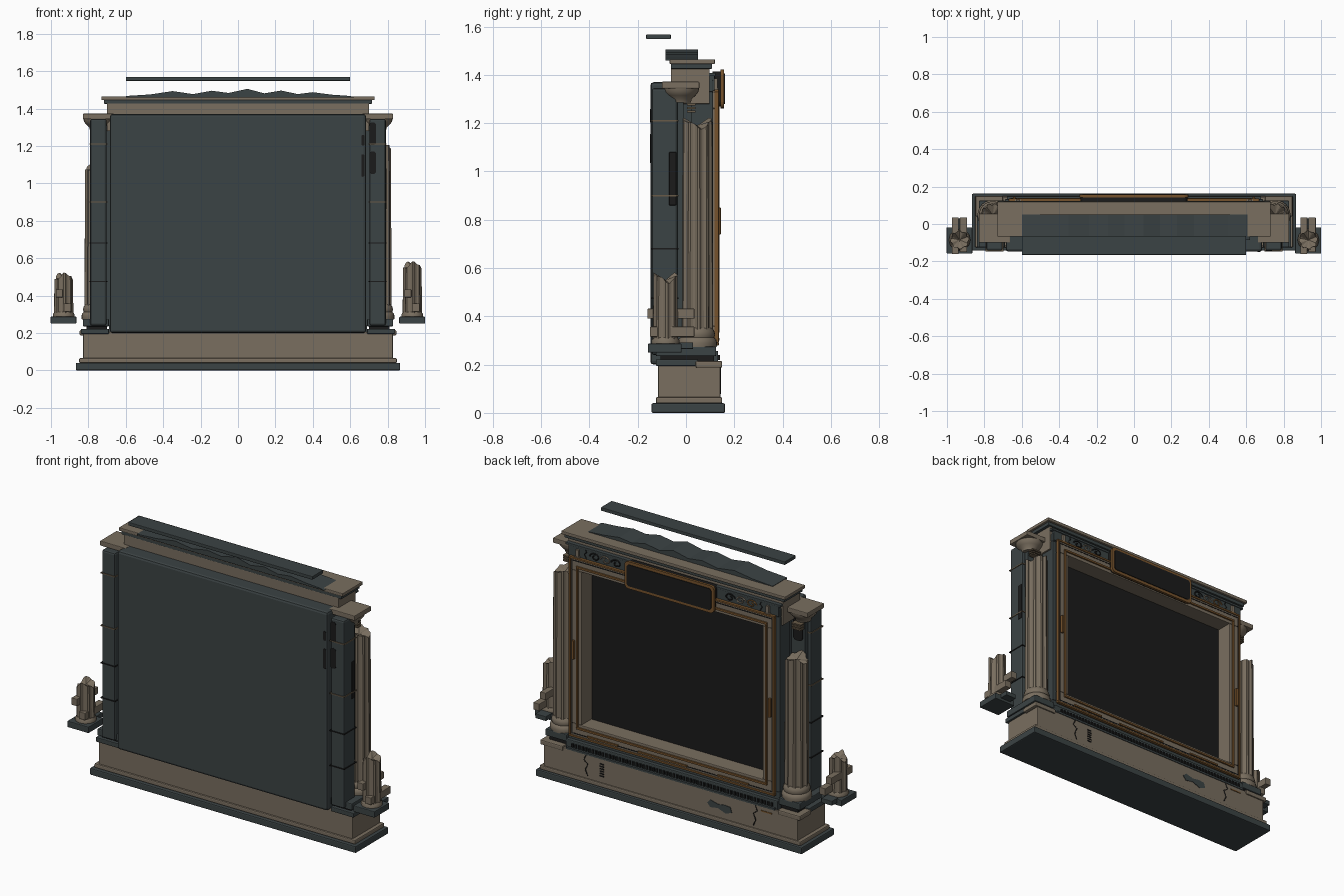
import bpy, bmesh, math
from mathutils import Vector

if "Cube" in bpy.data.objects:
    bpy.data.objects.remove(bpy.data.objects["Cube"])

def mat(name, r, g, b):
    m = bpy.data.materials.new(name)
    m.diffuse_color = (r, g, b, 1)
    m.use_nodes = True
    m.node_tree.nodes["Principled BSDF"].inputs["Base Color"].default_value = m.diffuse_color
    return m

STONE = mat("weathered_stone", 0.192, 0.157, 0.115)
SLATE = mat("dark_slate", 0.044, 0.056, 0.058)
COAL = mat("charcoal", 0.0105, 0.0105, 0.0105)
BRONZE = mat("aged_bronze", 0.18, 0.085, 0.025)
GREY = mat("dull_brass", 0.14, 0.105, 0.065)

def finish(name, bm, m, bevel=0.0, smooth=False):
    bmesh.ops.recalc_face_normals(bm, faces=bm.faces)
    me = bpy.data.meshes.new(name)
    bm.to_mesh(me)
    bm.free()
    me.materials.append(m)
    o = bpy.data.objects.new(name, me)
    bpy.context.collection.objects.link(o)
    if bevel:
        b = o.modifiers.new("bevel", 'BEVEL')
        b.width, b.segments = bevel, 2
    if smooth:
        bpy.ops.object.select_all(action='DESELECT')
        o.select_set(True)
        bpy.context.view_layer.objects.active = o
        bpy.ops.object.shade_smooth_by_angle(angle=math.radians(35))
    return o

def boxes(name, spans, m, bevel=0.0):
    """One mesh of boxes, each (x0, x1, y0, y1, z0, z1)."""
    bm = bmesh.new()
    for x0, x1, y0, y1, z0, z1 in spans:
        vs = bmesh.ops.create_cube(bm, size=1)["verts"]
        for v in vs:
            v.co = Vector(((x0 + x1) / 2 + v.co.x * (x1 - x0), (y0 + y1) / 2 + v.co.y * (y1 - y0),
                           (z0 + z1) / 2 + v.co.z * (z1 - z0)))
    return finish(name, bm, m, bevel)

def box(name, x0, x1, y0, y1, z0, z1, m, bevel=0.0):
    return boxes(name, [(x0, x1, y0, y1, z0, z1)], m, bevel)

def ring(name, x, z0, z1, w, y0, y1, m, bevel=0.0):
    return boxes(name, [(-x, x, y0, y1, z1 - w, z1), (-x, x, y0, y1, z0, z0 + w),
                        (-x, -x + w, y0, y1, z0 + w, z1 - w), (x - w, x, y0, y1, z0 + w, z1 - w)], m, bevel)

def prism(name, pts, y0, y1, m):
    """Outline in x, z extruded along y."""
    bm = bmesh.new()
    f = bm.faces.new([bm.verts.new((x, y0, z)) for x, z in pts])
    r = bmesh.ops.extrude_face_region(bm, geom=[f])
    for v in r["geom"]:
        if isinstance(v, bmesh.types.BMVert):
            v.co.y = y1
    return finish(name, bm, m)

def rounded(cx, cz, hx, hz, r, n=5):
    pts = []
    for k, (sx, sz) in enumerate([(1, 1), (-1, 1), (-1, -1), (1, -1)]):
        for i in range(n):
            a = math.pi / 2 * (k + i / (n - 1))
            pts.append((cx + sx * (hx - r) + r * math.cos(a), cz + sz * (hz - r) + r * math.sin(a)))
    return pts

def lathe(name, cx, cy, prof, m, n=24):
    bm = bmesh.new()
    rows = [[bm.verts.new((cx + r * math.cos(2 * math.pi * i / n), cy + r * math.sin(2 * math.pi * i / n), z))
             for i in range(n)] for r, z in prof]
    for a, b in zip(rows, rows[1:]):
        for i in range(n):
            bm.faces.new((a[i], a[(i + 1) % n], b[(i + 1) % n], b[i]))
    bm.faces.new(rows[0])
    bm.faces.new(rows[-1])
    return finish(name, bm, m, smooth=True)

def broken_column(name, cx, cy, r, z0, z1, flutes, jag):
    """Fluted shaft with a slanted broken top."""
    bm = bmesh.new()
    n = flutes * 4
    low, high = [], []
    for i in range(n):
        a = 2 * math.pi * i / n
        q = r * (1.0 if i % 4 < 2 else 0.89)
        x, y = cx + q * math.cos(a), cy + q * math.sin(a)
        top = z1 - jag * (0.5 + 0.35 * math.sin(2 * a + 1) + 0.15 * math.sin(5 * a))
        low.append(bm.verts.new((x, y, z0)))
        high.append(bm.verts.new((cx + (x - cx) * 0.95, cy + (y - cy) * 0.95, top)))
    c = bm.verts.new((cx, cy, z1 - jag * 0.7))
    for i in range(n):
        j = (i + 1) % n
        bm.faces.new((low[i], low[j], high[j], high[i]))
        bm.faces.new((high[i], high[j], c))
    bm.faces.new(low)
    return finish(name, bm, STONE)

def line(name, pts, r, m):
    """Thin round strand through x, y, z points."""
    cu = bpy.data.curves.new(name, 'CURVE')
    cu.dimensions = '3D'
    cu.bevel_depth, cu.bevel_resolution = r, 1
    s = cu.splines.new('POLY')
    s.points.add(len(pts) - 1)
    for p, q in zip(s.points, pts):
        p.co = (*q, 1)
    cu.materials.append(m)
    o = bpy.data.objects.new(name, cu)
    bpy.context.collection.objects.link(o)

# Stepped base
box("base_slab", -.867, .867, -.143, .162, 0, .04, SLATE, .006)
box("base_step", -.85, .85, -.125, .15, .04, .065, STONE, .006)
box("plinth", -.828, .828, -.115, .143, .06, .205, STONE, .004)
box("sill", -.69, .69, .0, .133, .2, .257, SLATE, .005)
boxes("sill_dentils", [(-.66 + i * .022, -.648 + i * .022, .12, .14, .22, .24) for i in range(60)], COAL)
box("sill_rail", -.68, .68, .12, .146, .203, .215, SLATE)

# Body, large rear slab and recessed screen
box("body", -.68, .68, -.06, .025, .21, 1.36, SLATE, .005)
box("rear_slab", -.685, .685, -.148, -.04, .2, 1.37, SLATE, .014)
box("screen", -.61, .61, .02, .033, .35, 1.28, COAL)

# Screen frame in nested rings
ring("outer_frame", .69, .25, 1.38, .05, .02, .112, SLATE, .004)
ring("stone_frame", .665, .285, 1.335, .074, .022, .13, STONE, .004)
ring("outer_bronze_trim", .670, .280, 1.340, .011, .118, .136, BRONZE, .002)
ring("inner_bronze_trim", .622, .332, 1.291, .012, .12, .139, BRONZE, .002)
ring("frame_groove", .655, .298, 1.322, .006, .12, .1315, COAL)
for s in (-1, 1):
    box("side_clip", s * .64 - .007, s * .64 + .007, .128, .144, .74, .85, BRONZE, .002)
boxes("bottom_worn_trim", [(-.5, -.3, .13, .138, .30, .31), (-.1, .22, .13, .138, .30, .31),
                           (.35, .55, .13, .138, .30, .31)], BRONZE)

# Blank plaque over the screen
prism("plaque_back", rounded(0, 1.342, .285, .073, .02), .11, .146, COAL)
prism("plaque_rim", rounded(0, 1.342, .292, .08, .025), .142, .157, BRONZE)
prism("plaque_face", rounded(0, 1.342, .275, .063, .016), .152, .161, COAL)

# Frieze and cornice
box("entablature", -.70, .70, -.062, .098, 1.28, 1.43, STONE, .003)
box("frieze_panel", -.685, .685, .09, .118, 1.335, 1.40, SLATE, .003)
box("frieze_cap", -.70, .70, .09, .122, 1.395, 1.408, SLATE, .002)
box("cornice_band", -.717, .717, -.062, .108, 1.425, 1.447, SLATE, .003)
box("cornice_slab", -.73, .73, -.068, .12, 1.445, 1.465, STONE, .004)
prism("broken_crest", [(-.6, 1.46), (.62, 1.46), (.6, 1.467), (.5, 1.474), (.4, 1.487), (.32, 1.477), (.23, 1.496),
                       (.14, 1.481), (.05, 1.505), (-.05, 1.483), (-.14, 1.495), (-.24, 1.477),
                       (-.35, 1.493), (-.47, 1.475), (-.6, 1.467)], -.085, .05, SLATE)
box("floating_bar", -.6, .6, -.165, -.063, 1.548, 1.568, SLATE, .003)

# Frieze ornaments: posts, scrolls and cracks
for s in (-1, 1):
    boxes("frieze_post", [(s * .62 - .01, s * .62 + .01, .11, .13, 1.335, 1.385),
                          (s * .62 - .016, s * .62 + .016, .11, .132, 1.335, 1.345)], STONE)
    for k, cx in enumerate((.37, .44, .51)):
        pts = []
        for i in range(18):
            a = i * .45
            q = .024 * (1 - i / 24)
            pts.append((s * (cx + q * 1.4 * math.cos(a)), .119, 1.366 + q * math.sin(a)))
        line("frieze_scroll", pts, .004, (COAL, STONE, BRONZE if s < 0 else COAL)[k])
    line("frieze_crack", [(s * .575, .118, 1.40), (s * .565, .118, 1.38), (s * .58, .118, 1.365),
                          (s * .565, .118, 1.34)], .003, COAL)
    # Plinth cracks
    line("plinth_crack", [(s * .55, .143, .205), (s * .565, .143, .17), (s * .54, .143, .15),
                          (s * .555, .143, .115), (s * .54, .143, .08)], .003, COAL)

# Plinth coil and dark worn hollow
boxes("plinth_coil", [(.435, .46, .138, .146, .10 + i * .014, .107 + i * .014) for i in range(6)], COAL)
prism("plinth_hollow", [(-.24, .135), (-.26, .155), (-.31, .142), (-.35, .148), (-.39, .145), (-.40, .115),
                        (-.36, .10), (-.31, .12), (-.26, .112)], .14, .146, SLATE)
box("plinth_bronze_chip", -.66, -.59, .14, .146, .175, .182, BRONZE)

# Side piers, capitals and broken columns
for s, top in ((1, 1.225), (-1, 1.11)):
    def sbox(name, x0, x1, *rest):
        a, b = sorted((s * x0, s * x1))
        return box(name, a, b, *rest)
    sbox("pier", .703, .79, -.142, -.035, .24, 1.345, SLATE, .01)
    sbox("pier_back", .68, .77, -.05, -.01, .24, 1.345, SLATE)
    for z in (1.21, .9, .68, .475):
        sbox("pier_band", .699, .794, -.146, -.031, z - .003, z + .003, GREY if z > .8 else COAL)
    sbox("pier_foot", .69, .83, -.125, .125, .235, .275, SLATE, .005)
    sbox("pier_foot_core", .70, .81, -.105, .115, .2, .24, COAL)
    sbox("corner_ledge", .70, .847, .04, .15, .187, .215, STONE, .006)
    sbox("rear_corner_ledge", .69, .84, -.125, .05, .195, .222, SLATE, .004)
    sbox("capital_slab", .662, .83, -.10, .055, 1.343, 1.372, STONE, .004)
    lathe("capital_bowl", s * .75, -.022, [(.042, 1.285), (.046, 1.30), (.062, 1.315), (.074, 1.33), (.076, 1.345)], STONE)
    boxes("capital_neck_rings", [(s * .745 - .03, s * .745 + .03, .005, .04, 1.245 + i * .014, 1.253 + i * .014)
                                 for i in range(3)], GREY)
    lathe("column_base", s * .755, .047, [(.08, .272), (.082, .29), (.078, .305), (.07, .312), (.074, .325),
                                         (.07, .34), (.062, .352)], STONE)
    broken_column("broken_column", s * .755, .047, .066, .34, top, 10, .05)

# Dark stains on the right flank and slab edge
box("flank_stain", .786, .793, -.07, -.04, .86, 1.08, COAL, .003)
prism("slab_stain_upper", rounded(.668, 1.23, .009, .028, .008), -.149, -.142, COAL)
prism("slab_stain_lower", rounded(.668, 1.095, .009, .06, .008), -.149, -.142, COAL)
prism("pier_stain_upper", rounded(.72, 1.265, .018, .06, .015), -.1435, -.138, COAL)
prism("pier_stain_lower", rounded(.72, 1.11, .018, .06, .015), -.1435, -.138, COAL)
prism("rear_stain", rounded(-.725, 1.24, .03, .08, .02), -.012, -.004, COAL)

# Small floating ruins at both sides
for s, top in ((1, .585), (-1, .525)):
    cx, cy = s * .932, -.085
    box("ruin_base", cx - .07, cx + .068, -.158, -.018, .25, .287, SLATE, .004)
    lathe("ruin_foot", cx, cy, [(.058, .285), (.058, .30), (.05, .312)], STONE, 12)
    broken_column("ruin_column", cx, cy, .052, .30, top, 8, .05)
    boxes("ruin_bars", [(cx - .042, cx - .005, -.16, .035, .39, .432),
                        (cx + .0, cx + .04, -.15, .035, .315, .357)], STONE, .003)
    box("ruin_link", cx - .04, cx + .03, -.03, .03, .265, .292, SLATE, .003)
